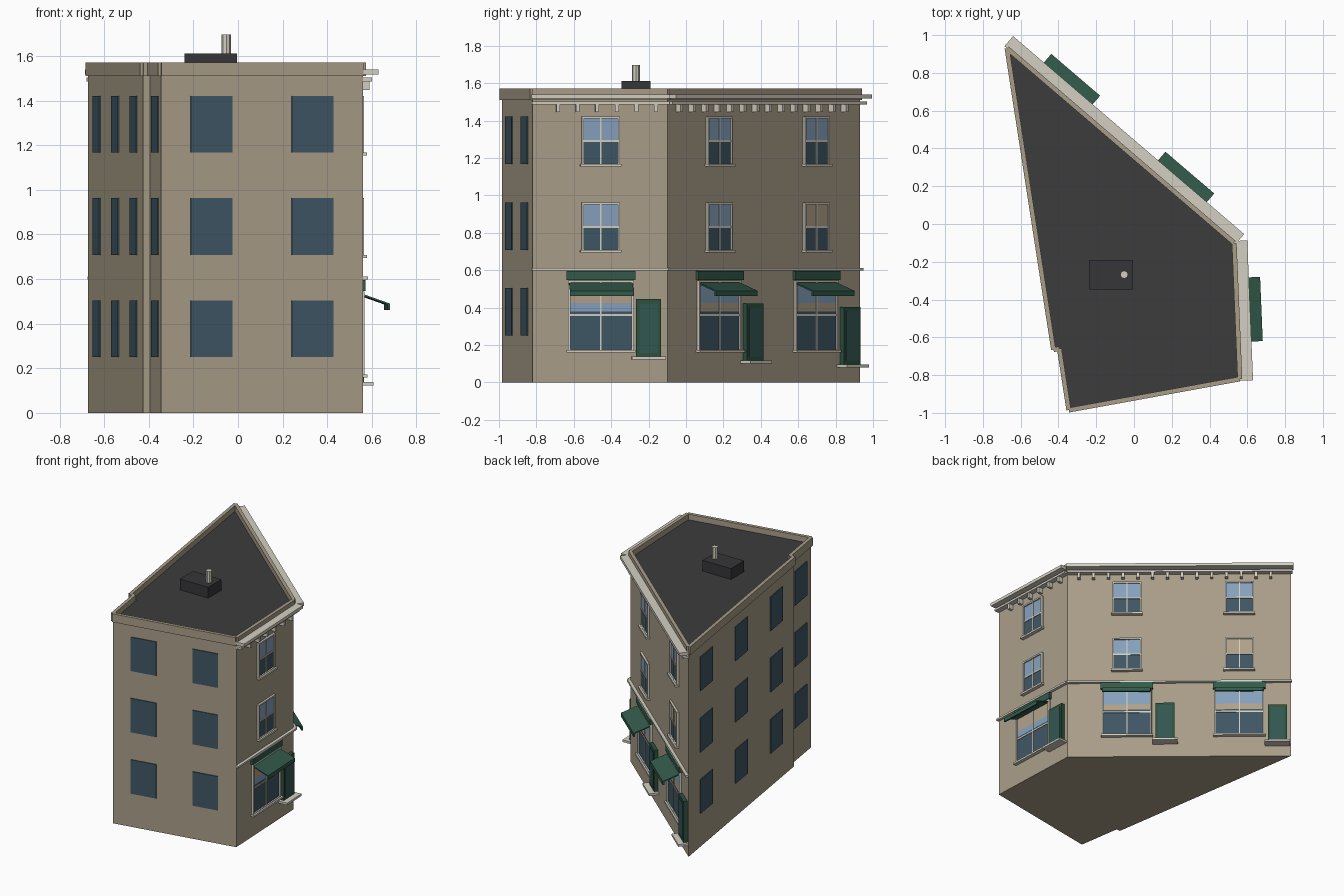
import bpy, bmesh, math
from mathutils import Vector

if "Cube" in bpy.data.objects:
    bpy.data.objects.remove(bpy.data.objects["Cube"])


def mat(name, r, g, b):
    m = bpy.data.materials.new(name)
    lin = [((c / 255 + 0.055) / 1.055) ** 2.4 for c in (r, g, b)]
    m.diffuse_color = (*lin, 1)
    m.use_nodes = True
    m.node_tree.nodes["Principled BSDF"].inputs["Base Color"].default_value = m.diffuse_color
    return m


WALL = mat("tan_wall", 168, 157, 136)
TRIM = mat("pale_trim", 212, 207, 194)
ROOF = mat("dark_roof", 60, 60, 60)
UNIT = mat("charcoal", 54, 54, 56)
GLASS = mat("dark_glass", 62, 86, 100)
SKY = mat("light_glass", 134, 160, 188)
BLIND = mat("beige_blind", 176, 160, 136)
GREEN = mat("awning_green", 50, 90, 74)
DOOR = mat("door_green", 44, 80, 62)
PANEL = mat("door_panel", 50, 86, 82)

# Footprint, counter-clockwise: front-left, front-right, corner, apex, step
PTS = [Vector(p) for p in [(-0.345, -0.985), (0.56, -0.82), (0.53, -0.10),
                           (-0.672, 0.93), (-0.426, -0.665), (-0.395, -0.66)]]
WALLS = [(PTS[i], PTS[(i + 1) % 6]) for i in range(6)]
FRONT, RIGHT, STREET, BACK, STEP, SIDE = WALLS

parts = {}


def length(wall):
    return (wall[1] - wall[0]).length


def prism(name, m, wall, s0, s1, profile):
    """Extrude a (depth, z) profile along a wall from s0 to s1."""
    bm = parts.setdefault(name, (bmesh.new(), m))[0]
    a = wall[0]
    u = (wall[1] - a).normalized()
    n = Vector((u.y, -u.x))
    rings = [[bm.verts.new((*(a + u * s + n * d), z)) for d, z in profile]
             for s in (s0, s1)]
    k = len(profile)
    bm.faces.new(rings[0])
    bm.faces.new(rings[1][::-1])
    for i in range(k):
        j = (i + 1) % k
        bm.faces.new((rings[0][i], rings[1][i], rings[1][j], rings[0][j]))


def box(name, m, wall, s0, s1, z0, z1, d0, d1):
    prism(name, m, wall, s0, s1, [(d0, z0), (d1, z0), (d1, z1), (d0, z1)])


def frame(name, wall, s, w, z0, z1, rail, t):
    """Window surround with a centre mullion and a cross rail."""
    h = w / 2
    for a, b, c, e, d in [(s - h, s - h + t, z0, z1, 0.016),
                          (s + h - t, s + h, z0, z1, 0.016),
                          (s - h, s + h, z1 - t, z1, 0.016),
                          (s - h, s + h, z0, z0 + t, 0.016),
                          (s - h, s + h, rail - 0.005, rail + 0.005, 0.011),
                          (s - 0.004, s + 0.004, z0, z1, 0.011)]:
        box(name, TRIM, wall, a, b, c, e, 0, d)
    box("window_sills", TRIM, wall, s - h - 0.008, s + h + 0.008,
        z0 - 0.006, z0 + 0.008, 0, 0.028)


def pane(m, wall, s, w, z0, z1):
    box(m.name + "_panes", m, wall, s - w / 2, s + w / 2, z0, z1, -0.003, 0.006)


# Main body with roof on top
bm = bmesh.new()
base = bm.faces.new([bm.verts.new((p.x, p.y, 0)) for p in PTS])
up = bmesh.ops.extrude_face_region(bm, geom=[base])["geom"]
bmesh.ops.translate(bm, vec=(0, 0, 1.53),
                    verts=[v for v in up if isinstance(v, bmesh.types.BMVert)])
bmesh.ops.recalc_face_normals(bm, faces=bm.faces)
for f in bm.faces:
    f.material_index = 1 if f.normal.z > 0.5 else 0
me = bpy.data.meshes.new("building_body")
bm.to_mesh(me)
bm.free()
me.materials.append(WALL)
me.materials.append(ROOF)
bpy.context.collection.objects.link(bpy.data.objects.new("building_body", me))

# Parapet
for w in WALLS:
    box("parapet", WALL, w, 0, length(w), 1.51, 1.572, -0.012, 0.013)

# Cornice, brackets and string course on the two street walls
for w, first, count in [(RIGHT, 0.136, 6), (STREET, 0.08, 14)]:
    L = length(w)
    e = 0.018 if w is STREET else 0.01
    box("cornice_top", TRIM, w, -0.01, L + e, 1.517, 1.54, 0, 0.07)
    box("cornice_lower", TRIM, w, -0.005, L + 0.01, 1.487, 1.503, 0, 0.04)
    for i in range(count):
        s = first + i * 0.1045
        box("cornice_brackets", TRIM, w, s - 0.01, s + 0.01, 1.447, 1.487, 0, 0.034)
    box("string_course", TRIM, w, -0.005, L + 0.005, 0.598, 0.612, 0, 0.022)

# Plain windows on the party walls
for w, n in [(FRONT, 2), (BACK, 3), (SIDE, 1)]:
    for i in range(n):
        s = length(w) * (i + 0.5) / n
        for z in (0.377, 0.836, 1.294):
            pane(GLASS, w, s, 0.19, z - 0.127, z + 0.127)

# Street bays: sash windows, shopfront, awning, door and step
for w, s, drop, shade in [(RIGHT, 0.365, 0, SKY), (STREET, 0.42, 0.022, SKY),
                          (STREET, 1.216, 0.042, BLIND)]:
    for z0, z1, top in [(1.16, 1.422, SKY), (0.7, 0.963, shade)]:
        mid = (z0 + z1) / 2
        pane(GLASS, w, s, 0.19, z0, mid)
        pane(top, w, s, 0.19, mid, z1)
        frame("sash_frames", w, s, 0.205, z0, z1, mid, 0.011)
    # shop window with a shaded upper part
    upper, lower = (BLIND, SKY) if w is RIGHT else (SKY, BLIND)
    pane(GLASS, w, s, 0.34, 0.165, 0.38)
    pane(lower, w, s, 0.34, 0.38, 0.425)
    pane(upper, w, s, 0.34, 0.425, 0.545)
    frame("shop_frames", w, s, 0.352, 0.165, 0.545, 0.36, 0.012)
    # sign board and awning with valance
    box("fascia_boards", GREEN, w, s - 0.185, s + 0.185, 0.547, 0.597, 0, 0.02)
    prism("awnings", GREEN, w, s - 0.17, s + 0.17,
          [(0, 0.528), (0.13, 0.482), (0.13, 0.49), (0, 0.536)])
    box("awning_valances", GREEN, w, s - 0.17, s + 0.17, 0.462, 0.488, 0.118, 0.13)
    # door and step
    c = s + 0.255 if w is RIGHT else s + 0.27
    z0, z1 = 0.138 - drop, 0.445 - drop
    box("doors", DOOR, w, c - 0.067, c + 0.067, z0, z1, 0, 0.028)
    box("door_panels", PANEL, w, c - 0.05, c + 0.05, z0 + 0.02, z1 - 0.022, 0.024, 0.031)
    box("door_steps", TRIM, w, c - 0.09, c + 0.09, z0 - 0.016, z0, 0, 0.07)

# Write out the collected wall parts
for name, (bm, m) in parts.items():
    bmesh.ops.recalc_face_normals(bm, faces=bm.faces)
    me = bpy.data.meshes.new(name)
    bm.to_mesh(me)
    bm.free()
    me.materials.append(m)
    bpy.context.collection.objects.link(bpy.data.objects.new(name, me))

# Roof unit and vent pipe
bpy.ops.mesh.primitive_cube_add(size=1, location=(-0.122, -0.268, 1.57))
o = bpy.context.object
o.name = "roof_unit"
o.scale = (0.235, 0.155, 0.082)
o.data.materials.append(UNIT)
bpy.ops.mesh.primitive_cylinder_add(vertices=8, radius=0.021, depth=0.09,
                                    location=(-0.052, -0.268, 1.652))
o = bpy.context.object
o.name = "roof_vent"
o.data.materials.append(TRIM)
